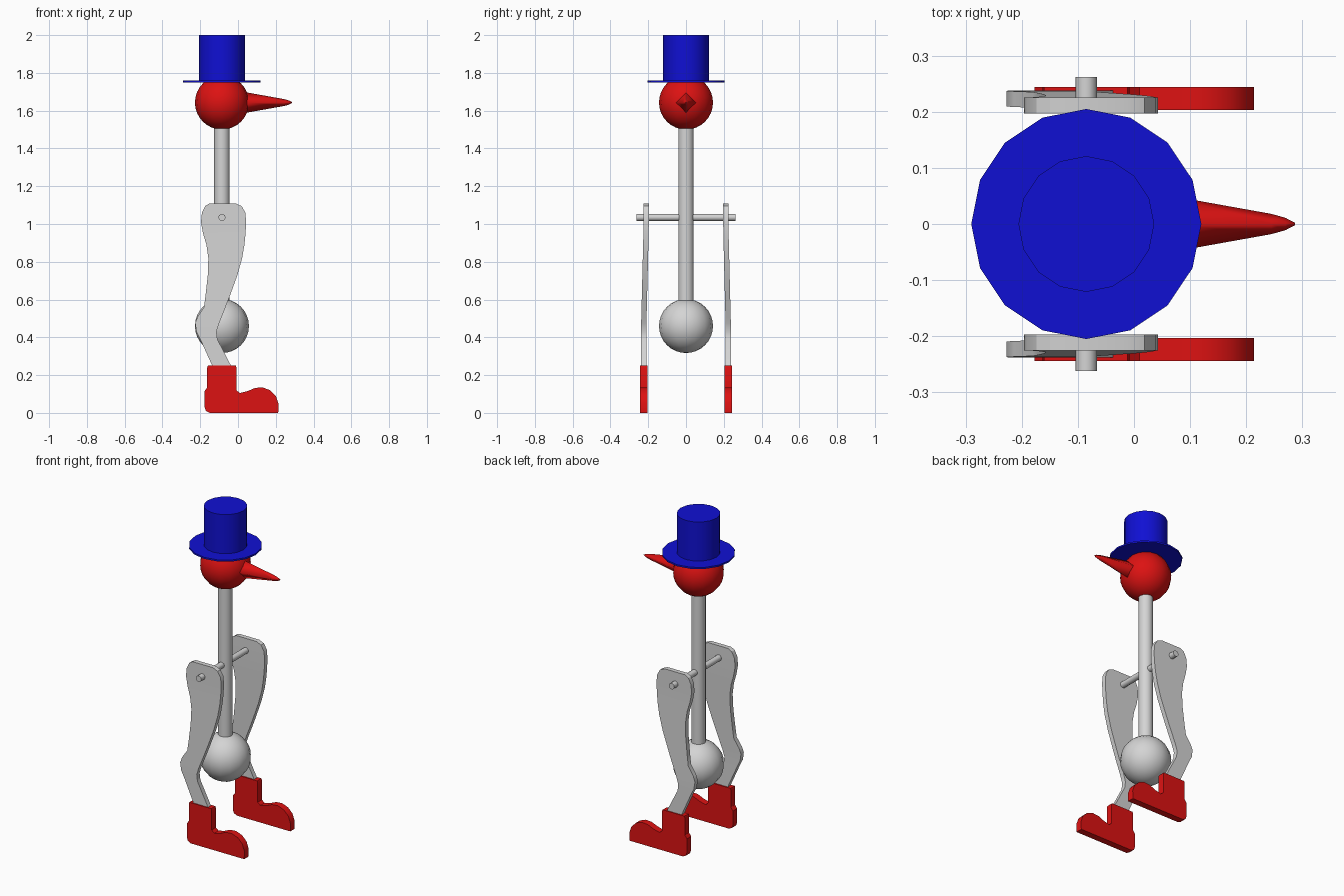
import bpy, bmesh, math
from mathutils import Matrix, Vector

cube = bpy.data.objects.get("Cube")
if cube:
    bpy.data.objects.remove(cube, do_unlink=True)

CX = -0.085  # body axis


def material(name, rgb):
    m = bpy.data.materials.new(name)
    m.use_nodes = True
    m.diffuse_color = (*rgb, 1)
    bsdf = m.node_tree.nodes["Principled BSDF"]
    bsdf.inputs["Base Color"].default_value = (*rgb, 1)
    bsdf.inputs["Roughness"].default_value = 0.6
    return m


RED = material("red", (0.72, 0.006, 0.006))
BLUE = material("blue", (0.005, 0.005, 0.65))
GREY = material("light grey", (0.66, 0.66, 0.66))


def finish(name, bm, mat, angle=40):
    bmesh.ops.recalc_face_normals(bm, faces=bm.faces)
    me = bpy.data.meshes.new(name)
    bm.to_mesh(me)
    bm.free()
    me.materials.append(mat)
    ob = bpy.data.objects.new(name, me)
    bpy.context.collection.objects.link(ob)
    bpy.ops.object.select_all(action="DESELECT")
    ob.select_set(True)
    bpy.context.view_layer.objects.active = ob
    bpy.ops.object.shade_smooth_by_angle(angle=math.radians(angle))
    return ob


def lathe(name, profile, sides, mat, place, angle=40):
    """Closed solid of (radius, height) rings around local z."""
    bm = bmesh.new()
    rings = []
    for r, h in profile:
        rings.append([bm.verts.new((r * math.cos(a), r * math.sin(a), h))
                      for a in (2 * math.pi * i / sides for i in range(sides))])
    for lo, hi in zip(rings, rings[1:]):
        for i in range(sides):
            j = (i + 1) % sides
            bm.faces.new((lo[i], lo[j], hi[j], hi[i]))
    bm.faces.new(rings[0])
    bm.faces.new(rings[-1])
    bm.transform(place)
    return finish(name, bm, mat, angle)


def ball(name, z, r, mat):
    bm = bmesh.new()
    bmesh.ops.create_uvsphere(bm, u_segments=16, v_segments=16, radius=r)
    bm.transform(Matrix.Translation((CX, 0, z)))
    return finish(name, bm, mat)


upright = Matrix.Translation((CX, 0, 0))

# Body: bulb, tube and head
ball("lower_bulb", 0.46, 0.143, GREY)
lathe("neck_tube", [(0.041, 0.5), (0.041, 1.56)], 16, GREY, upright)
ball("head", 1.643, 0.143, RED)

# Hat
lathe("hat_brim", [(0.205, 1.75), (0.205, 1.76)], 16, BLUE, upright)
lathe("hat_crown", [(0.121, 1.755), (0.121, 2.0)], 16, BLUE, upright)

# Beak: four-sided spike pointing to +x
beak = Matrix.Translation((0, 0, 1.643)) @ Matrix.Rotation(math.pi / 2, 4, "Y")
lathe("beak", [(0.056, 0.02), (0.052, 0.055), (0.018, 0.245), (0.011, 0.27), (0.002, 0.287)],
      4, RED, beak, 100)

# Axle through both legs
axle = Matrix.Translation((CX, 0, 1.035)) @ Matrix.Rotation(math.pi / 2, 4, "X")
lathe("axle", [(0.019, -0.262), (0.019, 0.262)], 10, GREY, axle)

# Leg stations: height, back edge x, front edge x
LEG = [(1.109, -0.150, -0.013), (1.095, -0.174, 0.019), (1.06, -0.191, 0.039),
       (1.01, -0.196, 0.043), (0.95, -0.185, 0.040), (0.89, -0.167, 0.034),
       (0.82, -0.157, 0.022), (0.73, -0.160, -0.003), (0.62, -0.172, -0.043),
       (0.56, -0.180, -0.066), (0.51, -0.214, -0.086), (0.475, -0.227, -0.100),
       (0.43, -0.220, -0.114), (0.39, -0.200, -0.109), (0.24, -0.132, -0.032)]

# Boot side outline (x, z)
BOOT = [(-0.160, 0.25), (-0.163, 0.24), (-0.163, 0.135), (-0.177, 0.115), (-0.177, 0.03),
        (-0.17, 0.01), (-0.15, 0.0), (0.213, 0.0), (0.214, 0.05), (0.2, 0.09), (0.17, 0.12),
        (0.13, 0.135), (0.09, 0.132), (0.05, 0.115), (0.01, 0.105), (-0.008, 0.12),
        (-0.008, 0.24), (-0.012, 0.25)]


def leg(name, s):
    bm = bmesh.new()
    rows = []
    for z, xb, xf in LEG:
        t = min(max((0.97 - z) / 0.52, 0), 1)   # lower leg sits further out
        y0, y1 = 0.197 + 0.013 * t, 0.225 + 0.013 * t
        rows.append([bm.verts.new((x, s * y, z))
                     for x, y in ((xb, y0), (xf, y0), (xf, y1), (xb, y1))])
    for a, b in zip(rows, rows[1:]):
        for i in range(4):
            j = (i + 1) % 4
            bm.faces.new((a[i], a[j], b[j], b[i]))
    bm.faces.new(rows[0])
    bm.faces.new(rows[-1])
    finish(name, bm, GREY, 30)


def boot(name, s):
    bm = bmesh.new()
    face = bm.faces.new([bm.verts.new((x, s * 0.203, z)) for x, z in BOOT])
    ext = bmesh.ops.extrude_face_region(bm, geom=[face], use_keep_orig=True)
    moved = [v for v in ext["geom"] if isinstance(v, bmesh.types.BMVert)]
    bmesh.ops.translate(bm, verts=moved, vec=Vector((0, s * 0.041, 0)))
    finish(name, bm, RED, 30)


for side, s in (("front", -1), ("back", 1)):
    leg(side + "_leg", s)
    boot(side + "_boot", s)
